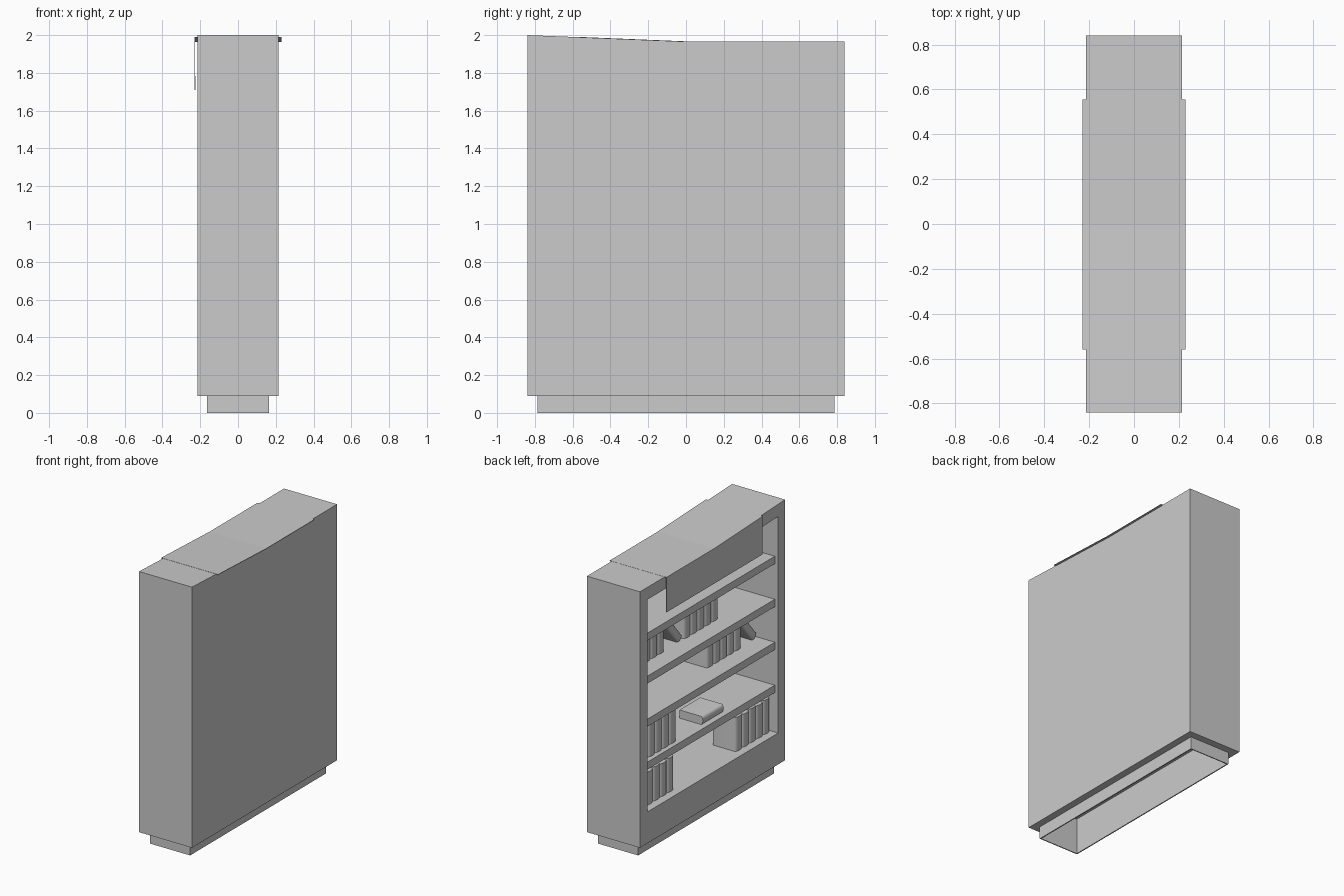
import bpy, bmesh, math
from mathutils import Matrix

cube = bpy.data.objects.get("Cube")
if cube:
    bpy.data.objects.remove(cube, do_unlink=True)

grey = bpy.data.materials.new("plain grey")
grey.use_nodes = True
grey.diffuse_color = (0.6, 0.6, 0.6, 1)
bsdf = next(n for n in grey.node_tree.nodes if n.type == 'BSDF_PRINCIPLED')
bsdf.inputs["Base Color"].default_value = (0.6, 0.6, 0.6, 1)
bsdf.inputs["Roughness"].default_value = 0.8


def finish(name, bm):
    mesh = bpy.data.meshes.new(name)
    bm.to_mesh(mesh)
    bm.free()
    mesh.materials.append(grey)
    ob = bpy.data.objects.new(name, mesh)
    bpy.context.collection.objects.link(ob)
    return ob


def loft(name, loops, close_end=False, skip=None, matrix=None):
    """Cap the first loop, then join each loop to the next."""
    bm = bmesh.new()
    rings = [[bm.verts.new(p) for p in loop] for loop in loops]
    bm.faces.new(rings[0])
    for a, b in zip(rings, rings[1:]):
        for i in range(len(a)):
            j = (i + 1) % len(a)
            bm.faces.new((a[j], a[i], b[i], b[j]))
    if close_end:
        bm.faces.new(rings[-1][::-1])
    if skip:
        bm.faces.ensure_lookup_table()
        gone = [f for f in bm.faces if skip(f)]
        bmesh.ops.delete(bm, geom=gone, context='FACES')
    if matrix:
        bm.transform(matrix)
    return finish(name, bm)


def rect(x, y, z):
    """Rectangle loop that faces down."""
    return [(-x, -y, z), (-x, y, z), (x, y, z), (x, -y, z)]


# Case: back panel, outer walls, front frame and inner walls, with a dipping top
X = 0.215
outer = [(-0.84, 0.09), (0.84, 0.09), (0.84, 1.966), (0, 1.966), (-0.84, 2.0)]
inner = [(-0.76, 0.32), (0.755, 0.32), (0.755, 1.876), (0, 1.876), (-0.76, 1.907)]
steps = [(outer, X), (outer, -X), (inner, -X), (inner, X - 0.001)]
loft("case", [[(x, y, z) for y, z in prof] for prof, x in steps],
     skip=lambda f: f.calc_center_median().z < 0.1)

# Hollow plinth joined to the underside of the case
loft("plinth", [rect(0.155, 0.78, 0.265), rect(0.155, 0.78, 0),
                rect(0.163, 0.787, 0), rect(0.163, 0.787, 0.09),
                rect(X, 0.84, 0.09)])

# Shelves, set slightly behind the frame
PITCH = 0.315
levels = [0.35 + PITCH * i for i in range(5)]
levels[0] = 0.32
for n, z in enumerate(levels[1:], 1):
    loft(f"shelf_{n}", [rect(0.19, 0.757, z - 0.055), rect(0.19, 0.757, z)],
         close_end=True)

# Cover sheet over the top, hanging down in front of the upper shelf
bm = bmesh.new()
rows = []
for y, z in ((-0.56, 1.99), (0, 1.967), (0.555, 1.967)):
    rows.append([bm.verts.new(p) for p in
                 ((0.23, y, z), (-0.23, y, z), (-0.23, y, 1.71))])
for a, b in zip(rows, rows[1:]):
    for k in range(2):
        bm.faces.new((a[k], b[k], b[k + 1], a[k + 1]))
sheet = finish("cover_sheet", bm)
solid = sheet.modifiers.new("thickness", 'SOLIDIFY')
solid.thickness = 0.004
solid.offset = -1

# Books with rounded spines
DEPTH = 0.19
books = []


def book(name, matrix, height, width):
    """Spine toward -x at the origin, thickness toward -y."""
    arc = [(0.015 * (1 - math.sin(math.pi * t / 6)), -width * (1 - math.cos(math.pi * t / 6)) / 2)
           for t in range(7)]
    prof = [(DEPTH, -width)] + arc[::-1] + [(DEPTH, 0)]
    loops = [[(x, y, z) for x, y in prof] for z in (0, height)]
    books.append(loft(name, loops, close_end=True, matrix=matrix))


def row(name, level, start, x):
    """Five upright books running toward -y."""
    for i in range(5):
        place = Matrix.Translation((x, start - 0.08 * i, levels[level]))
        book(f"{name}_book_{i + 1}", place, 0.25 - 0.008 * (i % 2), 0.077)


row("bottom_left", 0, 0.755, -0.158)
row("bottom_right", 0, -0.357, -0.158)
row("lower", 1, 0.73, -0.158)
row("middle", 2, -0.165, -0.06)
row("upper_left", 3, 0.725, -0.06)
row("upper_mid", 3, 0.10, -0.06)

# Leaning books, tops resting on the neighbouring row
for name, level, y in (("middle_leaning", 2, -0.695), ("upper_leaning", 3, 0.17)):
    place = Matrix.Translation((-0.06, y, levels[level]))
    book(name, place @ Matrix.Rotation(math.radians(-40), 4, 'X'), 0.25, 0.06)

# Book lying flat
lying = Matrix.Translation((-0.158, 0.03, levels[1] + 0.06))
book("lying_book", lying @ Matrix.Rotation(math.radians(90), 4, 'X'), 0.24, 0.06)

# Smooth spines with sharp edges
bpy.ops.object.select_all(action='DESELECT')
for ob in books:
    ob.select_set(True)
bpy.context.view_layer.objects.active = books[0]
bpy.ops.object.shade_smooth_by_angle(angle=math.radians(40))
